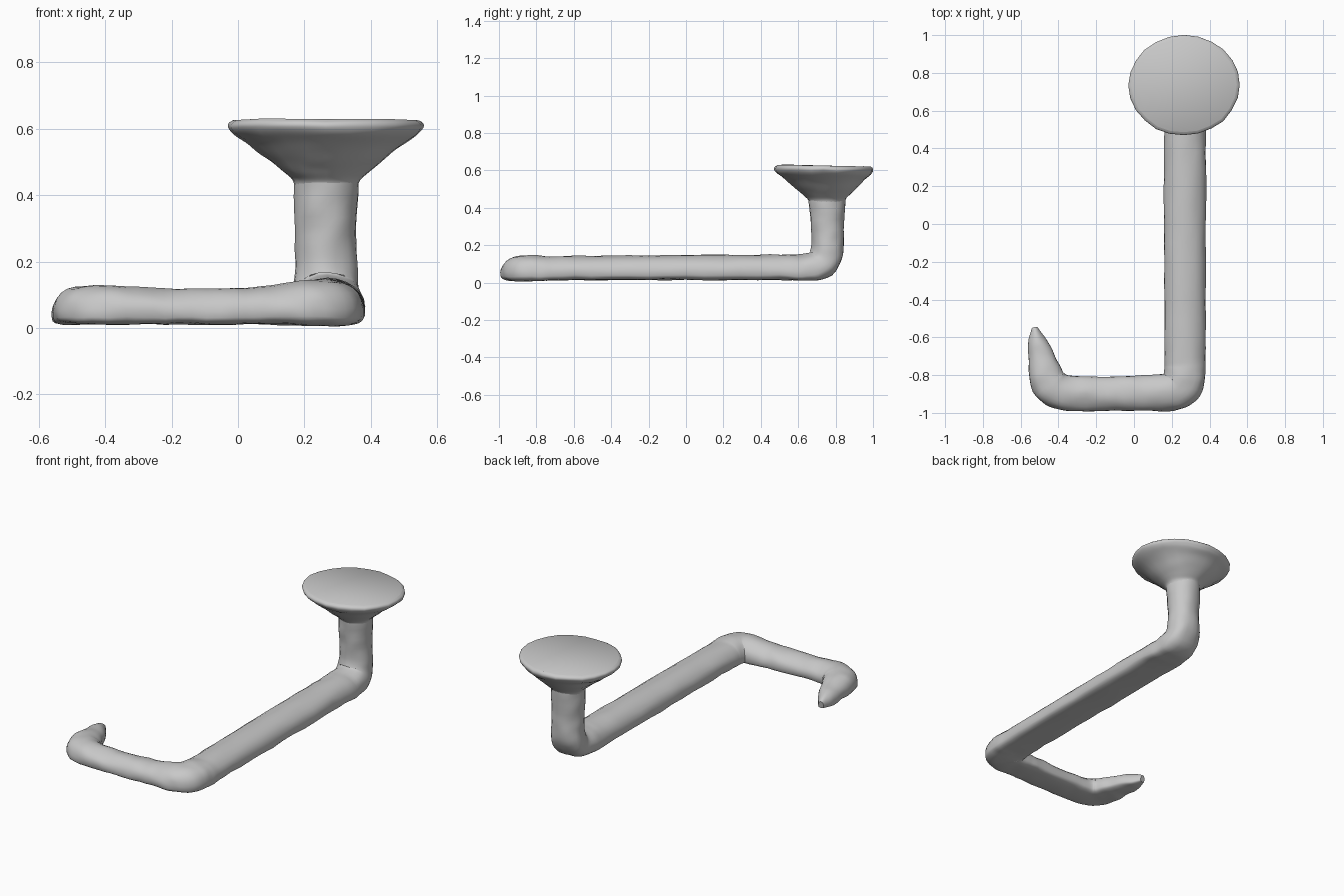
import bpy, bmesh, math
from mathutils import Vector, noise

if "Cube" in bpy.data.objects:
    bpy.data.objects.remove(bpy.data.objects["Cube"])

# One plain grey for every part
grey = bpy.data.materials.new("plain_grey")
grey.use_nodes = True
colour = (0.58, 0.58, 0.58, 1)
grey.diffuse_color = colour
grey.node_tree.nodes["Principled BSDF"].inputs["Base Color"].default_value = colour

SIDES = 24
STEPS = 6


def spline(keys):
    """Smoothly resample rows of numbers."""
    out = []
    last = len(keys) - 1
    for i in range(last):
        a, b, c, d = (keys[max(0, min(last, i + k))] for k in (-1, 0, 1, 2))
        for s in range(STEPS):
            t = s / STEPS
            out.append([q + t / 2 * (r - p + t * (2 * p - 5 * q + 4 * r - s4
                        + t * (3 * (q - r) + s4 - p)))
                        for p, q, r, s4 in zip(a, b, c, d)])
    return out + [list(keys[-1])]


def skin(name, rings, cap_start, cap_end, rough):
    """Join rings of points into a slightly uneven surface."""
    bm = bmesh.new()
    loops = [[bm.verts.new(p) for p in ring] for ring in rings]
    for a, b in zip(loops, loops[1:]):
        for i in range(SIDES):
            j = (i + 1) % SIDES
            bm.faces.new((a[i], a[j], b[j], b[i]))
    if cap_start:
        bm.faces.new(loops[0][::-1])
    if cap_end:
        bm.faces.new(loops[-1])
    for v in bm.verts:
        v.co += noise.noise_vector(v.co * 14) * rough
        v.co.z = max(v.co.z, 0)
    bmesh.ops.recalc_face_normals(bm, faces=bm.faces)
    mesh = bpy.data.meshes.new(name)
    bm.to_mesh(mesh)
    bm.free()
    mesh.materials.append(grey)
    obj = bpy.data.objects.new(name, mesh)
    bpy.context.collection.objects.link(obj)
    bpy.ops.object.select_all(action='DESELECT')
    obj.select_set(True)
    bpy.context.view_layer.objects.active = obj
    bpy.ops.object.shade_smooth_by_angle(angle=math.radians(40))
    return obj


# Bent arm: x, y, z, half width, half height, flatness of underside
path = [
    (-.525, -.55, .045, .018, .02, 1),
    (-.517, -.60, .052, .043, .036, 1),
    (-.497, -.68, .060, .064, .046, 1),
    (-.475, -.77, .066, .085, .055, 1),
    (-.445, -.85, .069, .098, .058, 1),
    (-.37, -.893, .069, .093, .058, 1),
    (-.22, -.90, .065, .090, .054, 1),
    (.02, -.895, .066, .093, .055, 1),
    (.12, -.893, .070, .097, .060, 1),
    (.20, -.885, .075, .105, .068, 1),
    (.25, -.855, .077, .112, .071, 1),
    (.268, -.78, .077, .111, .068, 1),
    (.27, -.66, .077, .110, .064, 1),
    (.27, -.10, .080, .111, .066, 1),
    (.27, .45, .081, .111, .068, 1),
    (.27, .64, .082, .110, .071, 1),
    (.268, .725, .105, .102, .085, .6),
    (.266, .757, .18, .094, .087, .2),
    (.265, .757, .28, .093, .088, 0),
    (.265, .755, .44, .096, .100, 0),
]
stations = spline(path)
rings = []
side = Vector((1, 0, 0))
for i, (x, y, z, half_w, half_h, flat) in enumerate(stations):
    before = Vector(stations[max(0, i - 1)][:3])
    after = Vector(stations[min(len(stations) - 1, i + 1)][:3])
    along = (after - before).normalized()
    across = Vector((-along.y, along.x, 0))
    if across.length > .5:
        side = across.normalized()
    up = along.cross(side).normalized()
    ring = []
    for k in range(SIDES):
        angle = math.tau * k / SIDES
        u, v = math.cos(angle), math.sin(angle)
        drop = .25 * flat
        if v < 0:
            power = 1 - .5 * flat
            u = math.copysign(abs(u) ** power, u)
            v = -abs(v) ** power * (1 - drop) - drop
        else:
            v = v * (1 + drop) - drop
        ring.append(Vector((x, y, z)) + side * (u * half_w) + up * (v * half_h))
    rings.append(ring)
skin("bent_arm", rings, True, False, .006)

# Flared head: height, radius
profile = [(.42, .093), (.445, .102), (.47, .13), (.51, .18), (.55, .23),
           (.58, .276), (.60, .293), (.615, .292), (.625, .278)]
rings = []
for z, r in spline(profile):
    f = max(0, min(1, (z - .44) / .15))
    ring = []
    for k in range(SIDES):
        angle = math.tau * k / SIDES
        dy = r * math.sin(angle) * (1 - .1 * f)
        ring.append(Vector((.265 + r * math.cos(angle), .755 - .02 * f + dy,
                            z - .02 * f * dy)))
    rings.append(ring)
skin("flared_head", rings, False, True, .005)
